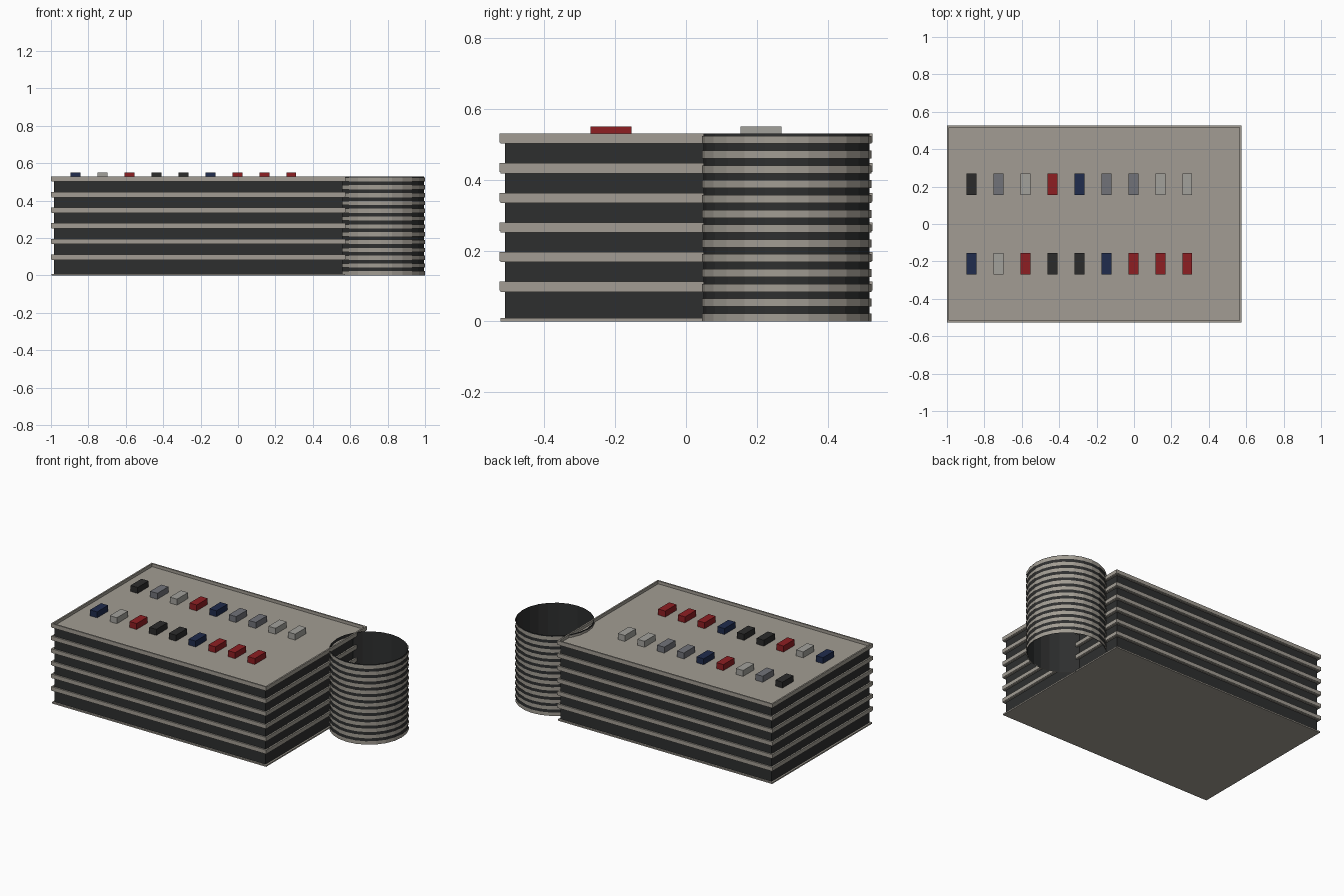
import bpy, bmesh, math

if "Cube" in bpy.data.objects:
    bpy.data.objects.remove(bpy.data.objects["Cube"])


def material(name, rgb):
    m = bpy.data.materials.new(name)
    m.diffuse_color = (*rgb, 1.0)
    m.use_nodes = True
    m.node_tree.nodes["Principled BSDF"].inputs["Base Color"].default_value = m.diffuse_color
    return m


CONCRETE = material("concrete", (0.36, 0.335, 0.292))
DARK = material("dark_interior", (0.027, 0.028, 0.028))
PAINT = {
    "K": material("black_paint", (0.024, 0.024, 0.024)),
    "G": material("grey_paint", (0.165, 0.17, 0.19)),
    "W": material("white_paint", (0.36, 0.355, 0.33)),
    "R": material("red_paint", (0.27, 0.013, 0.016)),
    "B": material("navy_paint", (0.014, 0.025, 0.075)),
}


def finish(bm, name, mat):
    bmesh.ops.recalc_face_normals(bm, faces=bm.faces)
    me = bpy.data.meshes.new(name)
    bm.to_mesh(me)
    bm.free()
    me.materials.append(mat)
    ob = bpy.data.objects.new(name, me)
    bpy.context.collection.objects.link(ob)
    return ob


def box(name, cx, cy, hx, hy, z0, z1, mat):
    bm = bmesh.new()
    bmesh.ops.create_cube(bm, size=1)
    for v in bm.verts:
        v.co = (cx + v.co.x * 2 * hx, cy + v.co.y * 2 * hy,
                z0 + (v.co.z + 0.5) * (z1 - z0))
    return finish(bm, name, mat)


def frame(name, cx, hx, hy, t, z0, z1, mat):
    # rectangular wall ring of thickness t
    bm = bmesh.new()
    loops = []
    for inset, z in ((0, z0), (0, z1), (t, z1), (t, z0)):
        loops.append([bm.verts.new((cx + sx * (hx - inset), sy * (hy - inset), z))
                      for sx, sy in ((-1, -1), (1, -1), (1, 1), (-1, 1))])
    for k in range(4):
        a, b = loops[k], loops[(k + 1) % 4]
        for i in range(4):
            j = (i + 1) % 4
            bm.faces.new((a[i], a[j], b[j], b[i]))
    return finish(bm, name, mat)


def tube(name, r, spans, mat, n=24):
    # open cylinder walls, one per height span
    bm = bmesh.new()
    for z0, z1 in spans:
        rows = [[bm.verts.new((RX + r * math.cos(2 * math.pi * i / n),
                               RY + r * math.sin(2 * math.pi * i / n), z))
                 for i in range(n)] for z in (z0, z1)]
        for i in range(n):
            j = (i + 1) % n
            bm.faces.new((rows[0][i], rows[0][j], rows[1][j], rows[1][i]))
    return finish(bm, name, mat)


CX, HX, HY = -0.2125, 0.7875, 0.526
STEP, SLAB = 0.0836, 0.009
RX, RY, RR = 0.761, 0.284, 0.239

# dark recessed storeys
box("parking_storeys", CX, 0, HX - 0.015, 0.511, 0.004, 6 * STEP + 0.002, DARK)

# floor slabs, with a parapet on every level above the ground
for i in range(7):
    z = i * STEP
    box(f"floor_slab_{i}", CX, 0, HX - 0.003, HY - 0.003, z, z + SLAB, CONCRETE)
    if i:
        frame(f"parapet_{i}", CX, HX, HY, 0.01, z + 0.004, z + 0.0285, CONCRETE)

# spiral ramp tower: dark open tube with pale bands
tube("ramp_core", RR - 0.005, [(0, 0.53)], DARK)
tube("ramp_bands", RR, [(i * STEP / 2, i * STEP / 2 + 0.0225) for i in range(13)], CONCRETE)

# parked cars on the roof
ROOF = 6 * STEP + SLAB
for row, y, colours in (("front", -0.2115, "BWRKKBRRR"), ("back", 0.2115, "KGWRBGGWW")):
    for i, c in enumerate(colours):
        box(f"{row}_car_{i}", -0.869 + i * 0.1443, y, 0.026, 0.0575,
            ROOF, 0.55, PAINT[c])
